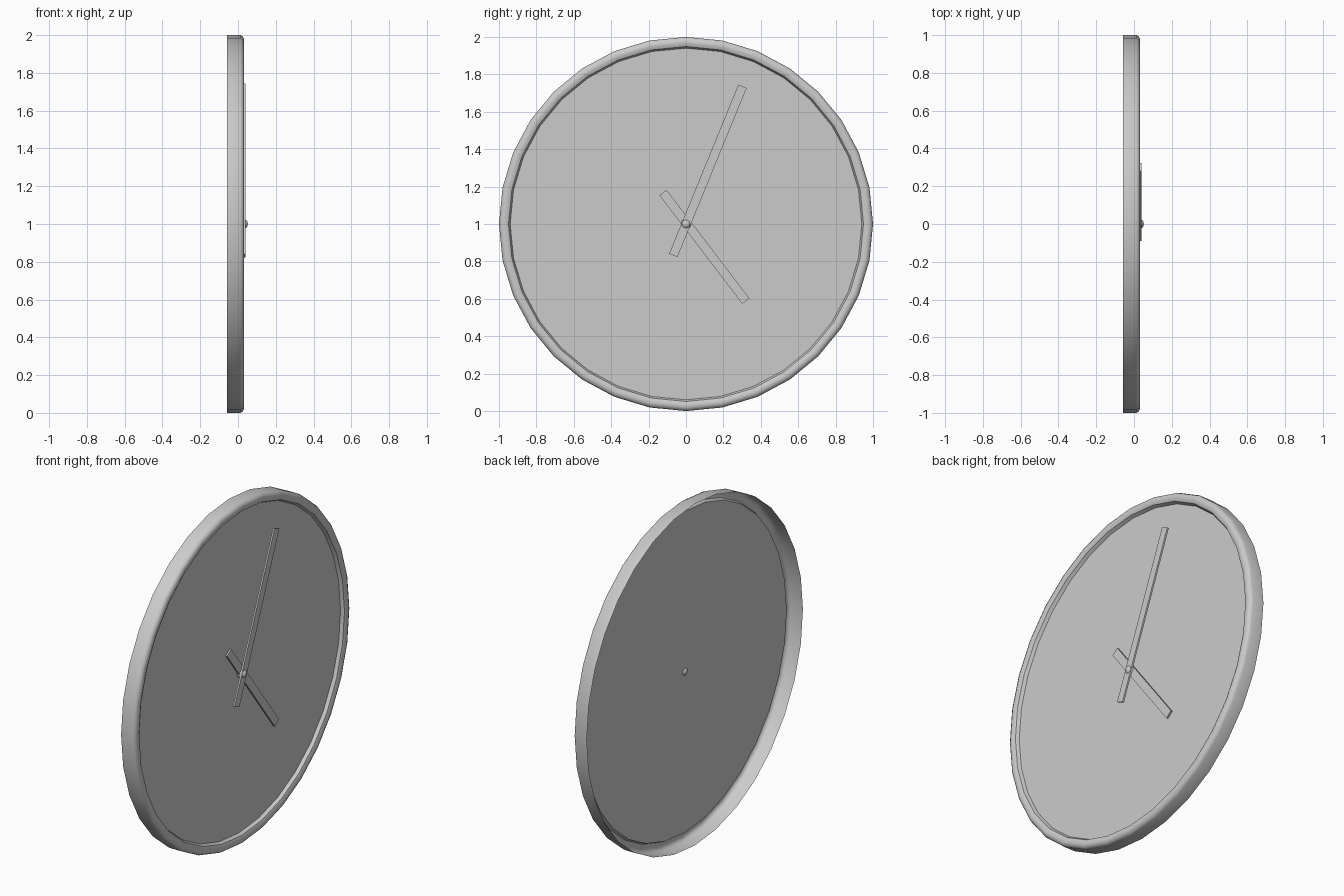
import bpy, bmesh, math
from mathutils import Matrix, Vector

if "Cube" in bpy.data.objects:
    bpy.data.objects.remove(bpy.data.objects["Cube"])

SIDES = 32
CENTRE = Vector((0, 0, 1))


def finish(bm, name, smooth=None):
    bmesh.ops.recalc_face_normals(bm, faces=bm.faces)
    me = bpy.data.meshes.new(name)
    bm.to_mesh(me)
    bm.free()
    ob = bpy.data.objects.new(name, me)
    bpy.context.collection.objects.link(ob)
    if smooth:
        bpy.ops.object.select_all(action='DESELECT')
        ob.select_set(True)
        bpy.context.view_layer.objects.active = ob
        bpy.ops.object.shade_smooth_by_angle(angle=math.radians(smooth))
    return ob


def ring(bm, x, r):
    return [bm.verts.new((x, r * math.sin(2 * math.pi * i / SIDES),
                          1 + r * math.cos(2 * math.pi * i / SIDES))) for i in range(SIDES)]


# Rim: open-backed shell with a rounded front lip
profile = [(-0.057, 1.0), (0.012, 1.0), (0.025, 0.994), (0.032, 0.98),
           (0.032, 0.965), (0.025, 0.949), (0.006, 0.94)]
bm = bmesh.new()
rings = [ring(bm, x, r) for x, r in profile]
for a, b in zip(rings, rings[1:]):
    for i in range(SIDES):
        j = (i + 1) % SIDES
        bm.faces.new((a[i], a[j], b[j], b[i]))
# outward normals on the open shell
finish(bm, "rim", 40)

# Clock face
bm = bmesh.new()
bm.faces.new(list(reversed(ring(bm, 0.006, 0.94))))
bm.normal_update()
finish(bm, "clock_face")


# Hands: thin bars from tail to tip in the (y, z) plane
def hand(name, tail, tip, width, x0, x1):
    a, b = Vector((0, *tail)), Vector((0, *tip))
    d = b - a
    mid = (a + b) / 2
    mid.x = (x0 + x1) / 2
    angle = math.atan2(-d.y, d.z)
    bm = bmesh.new()
    bmesh.ops.create_cube(bm, size=1, matrix=Matrix.Translation(mid)
                          @ Matrix.Rotation(angle, 4, 'X')
                          @ Matrix.Diagonal((x1 - x0, width, d.length, 1)))
    finish(bm, name)


hand("hour_hand", (-0.123, 1.168), (0.32, 0.588), 0.048, 0.019, 0.029)
hand("minute_hand", (-0.068, 0.832), (0.302, 1.736), 0.048, 0.031, 0.041)

# Centre pin passing through the face
bm = bmesh.new()
bmesh.ops.create_uvsphere(bm, u_segments=16, v_segments=8, radius=0.028,
                          matrix=Matrix.Translation(CENTRE + Vector((0.024, 0, 0)))
                          @ Matrix.Rotation(math.pi / 2, 4, 'Y'))
finish(bm, "centre_pin", 40)
